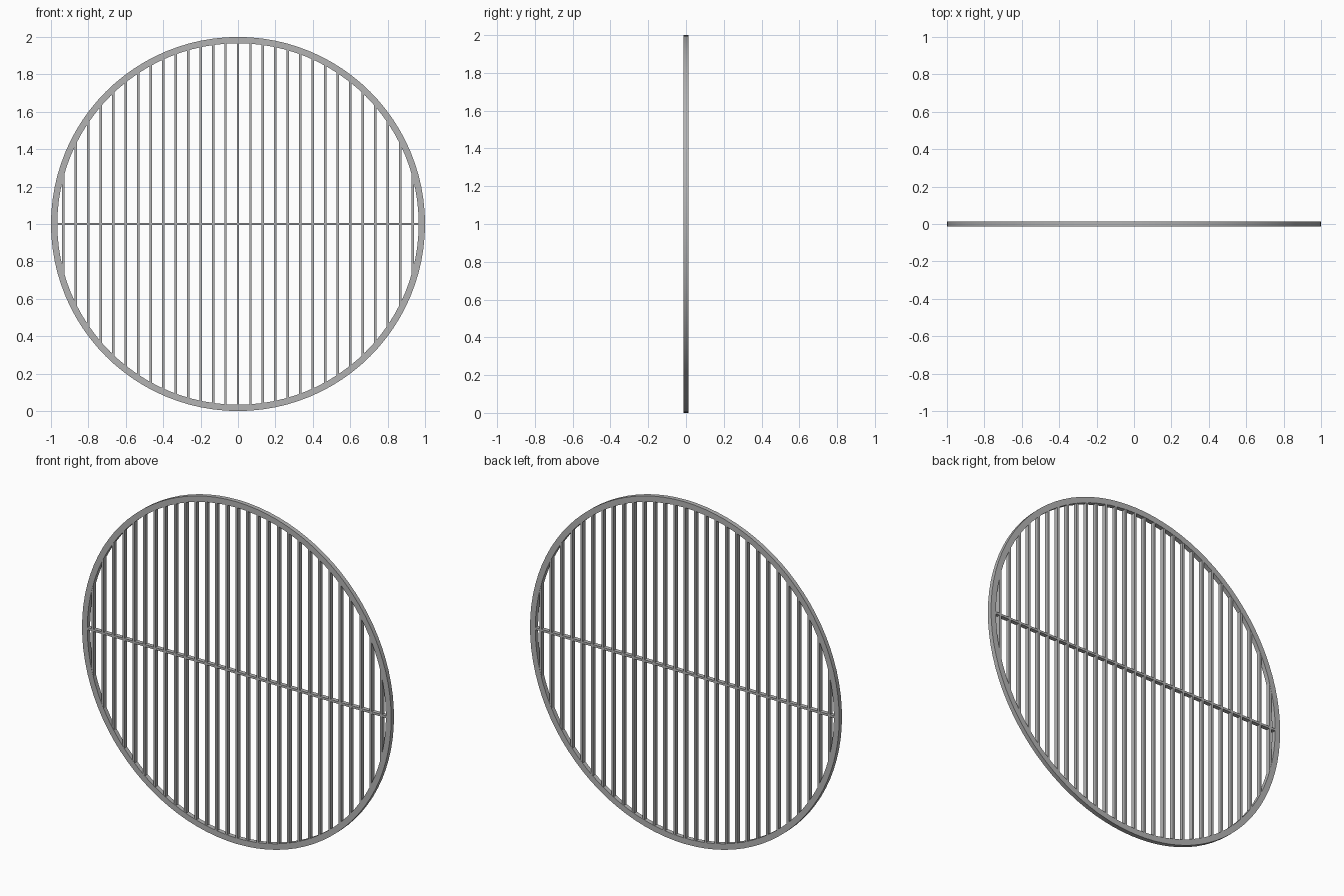
import bpy, bmesh, math
from mathutils import Matrix, Vector

cube = bpy.data.objects.get("Cube")
if cube:
    bpy.data.objects.remove(cube, do_unlink=True)

OUTER, INNER, DEPTH, BAR = 1.0, 0.966, 0.026, 0.013
SPACING = 1 / 15
CENTRE = Vector((0, 0, 1))

steel = bpy.data.materials.new("grey steel")
steel.use_nodes = True
grey = (0.45, 0.45, 0.45, 1)
steel.diffuse_color = grey
steel.node_tree.nodes["Principled BSDF"].inputs["Base Color"].default_value = grey


def add_object(name, bm):
    mesh = bpy.data.meshes.new(name)
    bmesh.ops.recalc_face_normals(bm, faces=bm.faces)
    bm.to_mesh(mesh)
    bm.free()
    mesh.materials.append(steel)
    obj = bpy.data.objects.new(name, mesh)
    bpy.context.collection.objects.link(obj)
    return obj


def add_bar(name, x, size):
    bm = bmesh.new()
    bmesh.ops.create_cube(bm, size=1, matrix=Matrix.Translation(CENTRE + Vector((x, 0, 0)))
                          @ Matrix.Diagonal((*size, 1)))
    return add_object(name, bm)


# Round frame: a rectangular section spun about the y axis
bm = bmesh.new()
h = DEPTH / 2
section = [bm.verts.new((r, y, 1)) for r, y in
           ((INNER, -h), (OUTER, -h), (OUTER, h), (INNER, h))]
edges = [bm.edges.new((section[i], section[(i + 1) % 4])) for i in range(4)]
bmesh.ops.spin(bm, geom=section + edges, cent=CENTRE, axis=(0, 1, 0),
               angle=math.tau, steps=96, use_merge=True)
bmesh.ops.remove_doubles(bm, verts=bm.verts, dist=1e-5)
frame = add_object("round_frame", bm)
bpy.ops.object.select_all(action="DESELECT")
frame.select_set(True)
bpy.context.view_layer.objects.active = frame
bpy.ops.object.shade_smooth_by_angle(angle=math.radians(30))

# Upright bars, each ending inside the frame
REACH = (INNER + OUTER) / 2
for i in range(-14, 15):
    x = i * SPACING
    edge = abs(x) + BAR / 2
    length = 2 * math.sqrt(REACH ** 2 - edge ** 2)
    add_bar(f"upright_bar_{i + 15}", x, (BAR, DEPTH - 0.002, length))

# Cross bar through the middle
add_bar("cross_bar", 0, (2 * REACH, DEPTH - 0.002, BAR))
